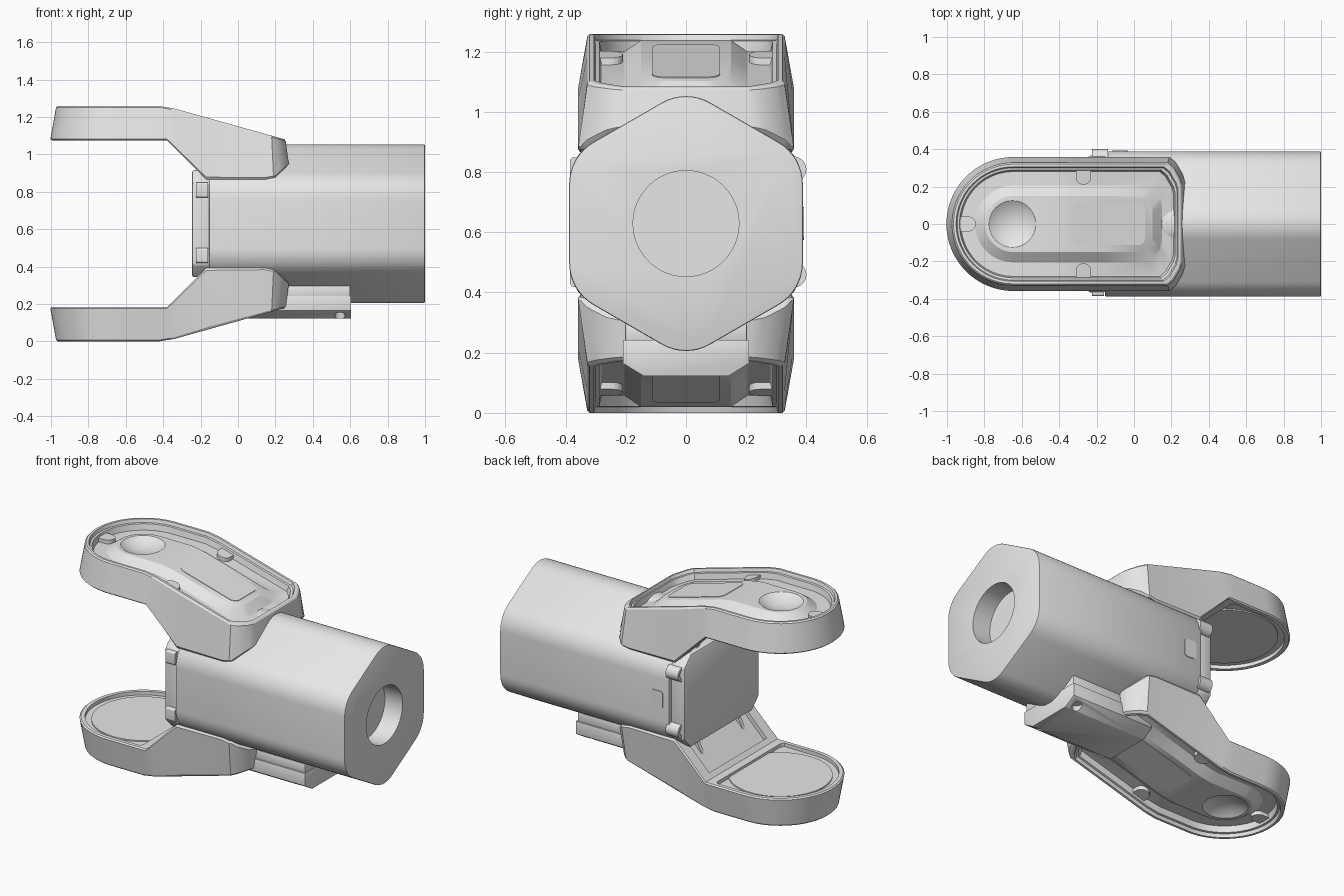
import bpy, bmesh
from math import sin, cos, pi, radians
from mathutils import Matrix, Vector

if "Cube" in bpy.data.objects:
    bpy.data.objects.remove(bpy.data.objects["Cube"])

MID = 0.629      # height of the symmetry plane between the two arms
ARC_X = -0.645   # centre of the rounded arm tip

grey = bpy.data.materials.new("plain_grey")
grey.use_nodes = True
grey.diffuse_color = (0.8, 0.8, 0.8, 1)
grey.node_tree.nodes["Principled BSDF"].inputs["Base Color"].default_value = (0.8, 0.8, 0.8, 1)


def select(obj):
    bpy.ops.object.select_all(action='DESELECT')
    obj.select_set(True)
    bpy.context.view_layer.objects.active = obj


def add_object(name, mesh):
    obj = bpy.data.objects.new(name, mesh)
    bpy.context.collection.objects.link(obj)
    return obj


def finish(name, bm):
    bmesh.ops.recalc_face_normals(bm, faces=bm.faces)
    mesh = bpy.data.meshes.new(name)
    bm.to_mesh(mesh)
    bm.free()
    mesh.materials.append(grey)
    return add_object(name, mesh)


def loft(rings):
    """Closed skin through rings of equal point count."""
    bm = bmesh.new()
    loops = [[bm.verts.new(p) for p in ring] for ring in rings]
    n = len(loops[0])
    for a, b in zip(loops, loops[1:]):
        for i in range(n):
            j = (i + 1) % n
            bm.faces.new((a[i], a[j], b[j], b[i]))
    bm.faces.new(loops[0])
    bm.faces.new(loops[-1])
    return bm


def prism(name, pts, axis, lo, hi):
    """Extrude a 2D outline along an axis; the other two axes keep their order."""
    def place(p, v):
        q = list(p)
        q.insert("xyz".index(axis), v)
        return q
    return finish(name, loft([[place(p, v) for p in pts] for v in (lo, hi)]))


def circle(cx, cy, r, n=48):
    return [(cx + r * cos(2 * pi * i / n), cy + r * sin(2 * pi * i / n)) for i in range(n)]


def rounded_rect(x0, x1, y0, y1, r):
    pts = []
    corners = ((x1 - r, y1 - r), (x0 + r, y1 - r), (x0 + r, y0 + r), (x1 - r, y0 + r))
    for k, (cx, cy) in enumerate(corners):
        for i in range(6):
            a = pi / 2 * (k + i / 5)
            pts.append((cx + r * cos(a), cy + r * sin(a)))
    return pts


def bevel(obj, width, segments=2):
    select(obj)
    m = obj.modifiers.new("bevel", 'BEVEL')
    m.width, m.segments, m.limit_method, m.angle_limit = width, segments, 'ANGLE', radians(40)
    bpy.ops.object.modifier_apply(modifier=m.name)


def cut(obj, cutter):
    select(obj)
    m = obj.modifiers.new("cut", 'BOOLEAN')
    m.operation, m.solver, m.object = 'DIFFERENCE', 'EXACT', cutter
    bpy.ops.object.modifier_apply(modifier=m.name)
    bpy.data.objects.remove(cutter)


def smooth(obj, angle=28):
    select(obj)
    bpy.ops.object.shade_smooth_by_angle(angle=radians(angle))


def lerp_knots(knots, x):
    for (x0, z0), (x1, z1) in zip(knots, knots[1:]):
        if x <= x1:
            return z0 + (z1 - z0) * max(0, (x - x0) / (x1 - x0))
    return knots[-1][1]


# Arm side profile: upper and lower edge
TOP = [(-1, 1.258), (-0.42, 1.258), (-0.34, 1.245), (0.25, 1.08), (0.29, 1.065)]
UNDER = [(-1, 1.075), (-0.38, 1.075), (-0.17, 0.865), (0.14, 0.865), (0.2, 0.877), (0.25, 0.925), (0.29, 0.96)]


def arm_outline(w, right, c):
    """Round tip at the left, cut corners at the right."""
    pts = [(ARC_X + w * cos(a), w * sin(a)) for a in [pi / 2 + pi * i / 40 for i in range(41)]]
    half = [(right - c * 0.75, w), (right - c * 0.45, w - c * 0.25), (right - c * 0.1, w - c * 0.85), (right, w - c * 1.2)]
    return pts + [(x, -y) for x, y in half] + half[::-1]


def warp(bm):
    """Bend flat layers to the side profile: 0 is the underside, 1 the rim, above 1 is depth under the rim."""
    for x, _ in TOP[1:-1] + UNDER[1:-1]:
        bmesh.ops.bisect_plane(bm, geom=bm.verts[:] + bm.edges[:] + bm.faces[:], plane_co=(x, 0, 0), plane_no=(1, 0, 0))
    for v in bm.verts:
        s, hi, lo = v.co.z, lerp_knots(TOP, v.co.x), lerp_knots(UNDER, v.co.x)
        v.co.z = lo + (hi - lo) * s if s <= 1 else hi - (s - 1)


def warped(name, layers):
    bm = loft([[(x, y, s) for x, y in pts] for pts, s in layers])
    warp(bm)
    return finish(name, bm)


# Upper arm with rim, sunken floor and raised centre
arm = warped("upper_arm", [
    (arm_outline(0.35, 0.265, 0.11), 0),
    (arm_outline(0.358, 0.272, 0.11), 0.04),
    (arm_outline(0.328, 0.255, 0.1), 0.96),
    (arm_outline(0.320, 0.248, 0.1), 1.0001),
    (arm_outline(0.306, 0.235, 0.1), 1.0002),
    (arm_outline(0.300, 0.230, 0.1), 1.02),
    (arm_outline(0.288, 0.220, 0.1), 1.022),
    (arm_outline(0.280, 0.212, 0.1), 1.058),
    (arm_outline(0.205, 0.150, 0.09), 1.058),
    (arm_outline(0.150, 0.100, 0.07), 1.02)])

# Finger dimple
bm = bmesh.new()
bmesh.ops.create_uvsphere(bm, u_segments=64, v_segments=48, radius=0.215,
                          matrix=Matrix.Translation((ARC_X - 0.005, 0, 1.238 + 0.175)))
cut(arm, finish("dimple_cutter", bm))

# Shallow round pocket and ramp pocket on the inner side
pocket = [(x, y) for x, y in arm_outline(0.327, -0.43, 0.02)]
cut(arm, prism("pocket_cutter", pocket, 'z', 1.0, 1.097))
a, b, n = Vector((-0.355, 1.05)), Vector((-0.20, 0.895)), Vector((0.018, 0.018))
cut(arm, prism("ramp_cutter", [a + n, b + n, b - n, a - n], 'y', -0.28, 0.28))
smooth(arm)
upper = [arm]

# Inner disc, slope panel, ribs and rim tabs
upper.append(prism("upper_disc", circle(ARC_X, 0, 0.292, 64), 'z', 1.09, 1.1))
panel = rounded_rect(-0.33, 0.06, -0.113, 0.113, 0.04)
upper.append(warped("upper_panel", [(panel, 1.03), (panel, 1.017)]))
m = (a + b) / 2
for side in (-1, 1):
    y = 0.2 * side
    upper.append(prism("upper_rib", [m + n, b + n, b - n * 0.3], 'y', y - 0.012, y + 0.012))
for x, y, turn in ((-0.885, 0, pi), (-0.27, 0.25, pi / 2), (-0.27, -0.25, -pi / 2)):
    tab = [(0.045, 0.04), (0.045, -0.04)]
    tab = [(0.04 * cos(t), 0.04 * sin(t)) for t in [pi / 2 + pi * i / 10 for i in range(11)]] + tab[::-1]
    pts = [(x + u * cos(turn) - v * sin(turn), y + u * sin(turn) + v * cos(turn)) for u, v in tab]
    upper.append(warped("upper_tab", [(pts, 1.065), (pts, 1.035)]))

# Lower arm mirrors the upper one
flip = Matrix.Translation((0, 0, 2 * MID)) @ Matrix.Scale(-1, 4, (0, 0, 1))
for obj in upper:
    mesh = obj.data.copy()
    mesh.transform(flip)
    mesh.flip_normals()
    add_object(obj.name.replace("upper", "lower"), mesh)


def hexagon(inradius, r):
    """Six sides with rounded corners, point up."""
    pts = []
    for k in range(6):
        mid = radians(30 + 60 * k)
        d = (inradius - r) / cos(pi / 6)
        for i in range(9):
            t = mid + radians(-30 + 60 * i / 8)
            pts.append((d * cos(mid) + r * cos(t), MID + d * sin(mid) + r * sin(t)))
    return pts


# Main body with a round socket in its end
body = prism("body", hexagon(0.388, 0.16), 'x', -0.155, 1.0)
bevel(body, 0.006)
cut(body, prism("socket_cutter", circle(0, MID, 0.176), 'x', 0.88, 1.1))
smooth(body)

# End plate between the arms
half = [(0.30, 0.286), (0.365, 0.22)]
quarter = half + [(y, -z) for y, z in half[::-1]]
plate_pts = [(y, MID + z) for y, z in quarter + [(-y, -z) for y, z in quarter]]
plate = prism("end_plate", plate_pts, 'x', -0.245, -0.15)
bevel(plate, 0.01)
smooth(plate)

# Corner screw bosses on the plate
for z in (MID - 0.17, MID + 0.18):
    boss = prism("rear_boss", circle(0.357, z, 0.043, 24), 'x', -0.225, -0.14)
    cut(boss, prism("screw_cutter", circle(0.357, z, 0.024, 20), 'x', -0.3, -0.2))
    smooth(boss)
    block = prism("front_boss", rounded_rect(-0.385, -0.33, z - 0.04, z + 0.04, 0.012), 'x', -0.225, -0.16)
    smooth(block)

# Side button
prism("side_button", rounded_rect(-0.115, -0.035, MID - 0.055, MID + 0.055, 0.018), 'y', 0.38, 0.392)

# Underslung module with chamfered lower edges
profile = [(0.21, 0.242), (0.21, 0.165), (0.14, 0.122)]
module = prism("module", profile + [(-y, z) for y, z in profile[::-1]], 'x', 0.05, 0.605)
for side in (-1, 1):
    cut(module, prism("module_screw_cutter", circle(0.545, 0.165 * side, 0.028, 24), 'z', 0.05, 0.155))
bevel(module, 0.006)
smooth(module)
top = prism("module_top", [(-0.203, 0.235), (0.203, 0.235), (0.203, 0.297), (-0.203, 0.297)], 'x', 0.1, 0.6)
bevel(top, 0.006)
smooth(top)
